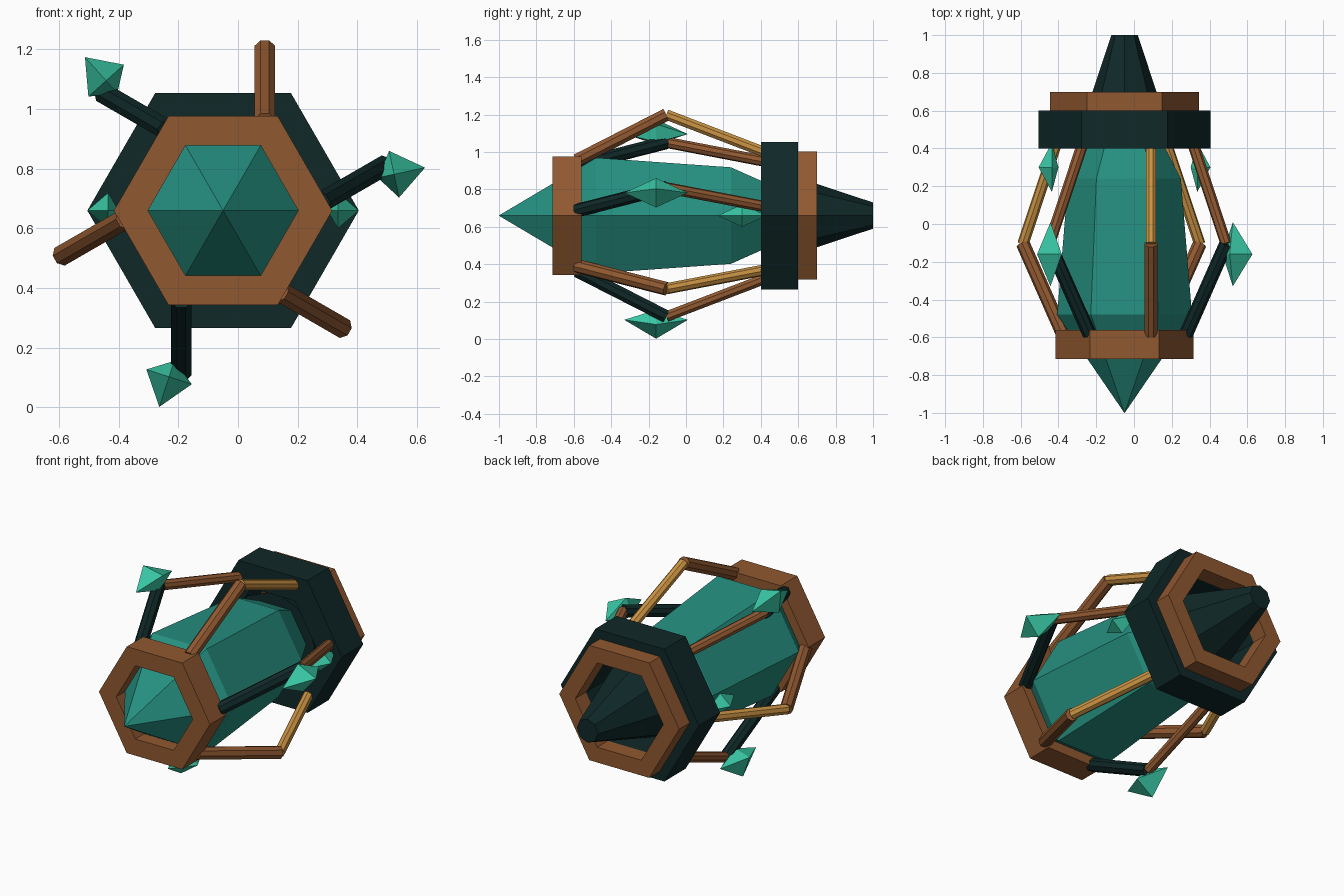
import bpy
from math import cos, sin, radians, pi
from mathutils import Vector

cube = bpy.data.objects.get("Cube")
if cube:
    bpy.data.objects.remove(cube, do_unlink=True)

CX, CZ = -0.05, 0.66  # long axis of the model


def material(name, color):
    m = bpy.data.materials.new(name)
    m.use_nodes = True
    m.diffuse_color = (*color, 1)
    m.node_tree.nodes["Principled BSDF"].inputs["Base Color"].default_value = (*color, 1)
    return m


teal = material("teal crystal", (0.019, 0.28, 0.22))
mint = material("mint gem", (0.042, 0.58, 0.38))
dark = material("dark metal", (0.005, 0.021, 0.021))
copper = material("copper", (0.28, 0.098, 0.03))
gold = material("gold", (0.61, 0.30, 0.058))


def polar(r, angle, y, side=0.0):
    """Point at a radius around the axis, shifted clockwise by side."""
    a = radians(angle)
    return Vector((CX + r * cos(a) + side * sin(a), y, CZ + r * sin(a) - side * cos(a)))


def add_mesh(name, verts, faces, mat):
    mesh = bpy.data.meshes.new(name)
    mesh.from_pydata(verts, [], faces)
    mesh.materials.append(mat)
    mesh.update()
    ob = bpy.data.objects.new(name, mesh)
    bpy.context.collection.objects.link(ob)
    return ob


def lathe(name, profile, sides, mat, closed=False):
    """Spin (y, radius) points around the axis, as a capped loft or a closed band."""
    n = len(profile)
    verts = [polar(r, 360 * k / sides, y) for y, r in profile for k in range(sides)]
    faces = []
    for i in range(n if closed else n - 1):
        j = (i + 1) % n
        for k in range(sides):
            q = (k + 1) % sides
            faces.append((i * sides + k, i * sides + q, j * sides + q, j * sides + k))
    if not closed:
        faces.append(tuple(reversed(range(sides))))
        faces.append(tuple(range((n - 1) * sides, n * sides)))
    return add_mesh(name, verts, faces, mat)


def band(name, y0, y1, outer, inner, mat):
    profile = [(y0, inner), (y0, outer), (y1, outer), (y1, inner)]
    return lathe(name, profile, 6, mat, closed=True)


def rod(name, a, b, radius, out, mat, sides=8):
    """Straight prism from a to b."""
    d = (b - a).normalized()
    u = d.cross(out).normalized()
    v = u.cross(d)
    turn = [2 * pi * (k + 0.5) / sides for k in range(sides)]
    verts = [p + radius * (u * cos(t) + v * sin(t)) for p in (a, b) for t in turn]
    faces = [(k, (k + 1) % sides, sides + (k + 1) % sides, sides + k) for k in range(sides)]
    faces += [tuple(reversed(range(sides))), tuple(range(sides, 2 * sides))]
    return add_mesh(name, verts, faces, mat)


def gem(name, angle, y, inner, middle, tip, width, length):
    """Stretched octahedron pointing away from the axis."""
    verts = [polar(tip, angle, y), polar(inner, angle, y),
             polar(middle, angle, y - length), polar(middle, angle, y, width),
             polar(middle, angle, y + length), polar(middle, angle, y, -width)]
    faces = []
    for k in range(4):
        a, b = 2 + k, 2 + (k + 1) % 4
        faces += [(0, b, a), (1, a, b)]
    return add_mesh(name, verts, faces, mint)


# Crystal core and tail cone
lathe("crystal_core", [(-1.0, 0.001), (-0.48, 0.357), (0.24, 0.298), (0.45, 0.19)], 6, teal)
lathe("tail_cone", [(0.42, 0.262), (1.0, 0.07)], 8, dark)

# Hexagonal collars
band("front_collar", -0.715, -0.56, 0.366, 0.252, copper)
band("rear_collar", 0.4, 0.6, 0.455, 0.29, dark)
band("rear_rim", 0.6, 0.7, 0.395, 0.29, copper)

# Six bent arms, alternating in colour
for i in range(6):
    angle = 30 + 60 * i
    is_dark = i % 2 == 0
    out = polar(1, angle, 0) - polar(0, angle, 0)
    start, knee, end = (polar(r, angle, y, 0.14)
                        for r, y in ((0.295, -0.585), (0.54, -0.105), (0.335, 0.43)))
    rod(f"arm_front_{i + 1}", start, knee, 0.037, out, dark if is_dark else copper)
    rod(f"arm_rear_{i + 1}", knee, end, 0.03, out, copper if is_dark else gold)
    if is_dark:
        gem(f"knee_gem_{i + 1}", angle - 18, -0.16, 0.53, 0.586, 0.692, 0.08, 0.17)

# Small gems beside the rear collar
for side, angle in (("left", 0), ("right", 180)):
    gem(f"rear_gem_{side}", angle, 0.3, 0.35, 0.385, 0.455, 0.06, 0.13)

# Consistent outward normals
for ob in bpy.context.collection.objects:
    if ob.type == 'MESH':
        bpy.context.view_layer.objects.active = ob
        ob.select_set(True)
bpy.ops.object.mode_set(mode='EDIT')
bpy.ops.mesh.select_all(action='SELECT')
bpy.ops.mesh.normals_make_consistent(inside=False)
bpy.ops.object.mode_set(mode='OBJECT')
